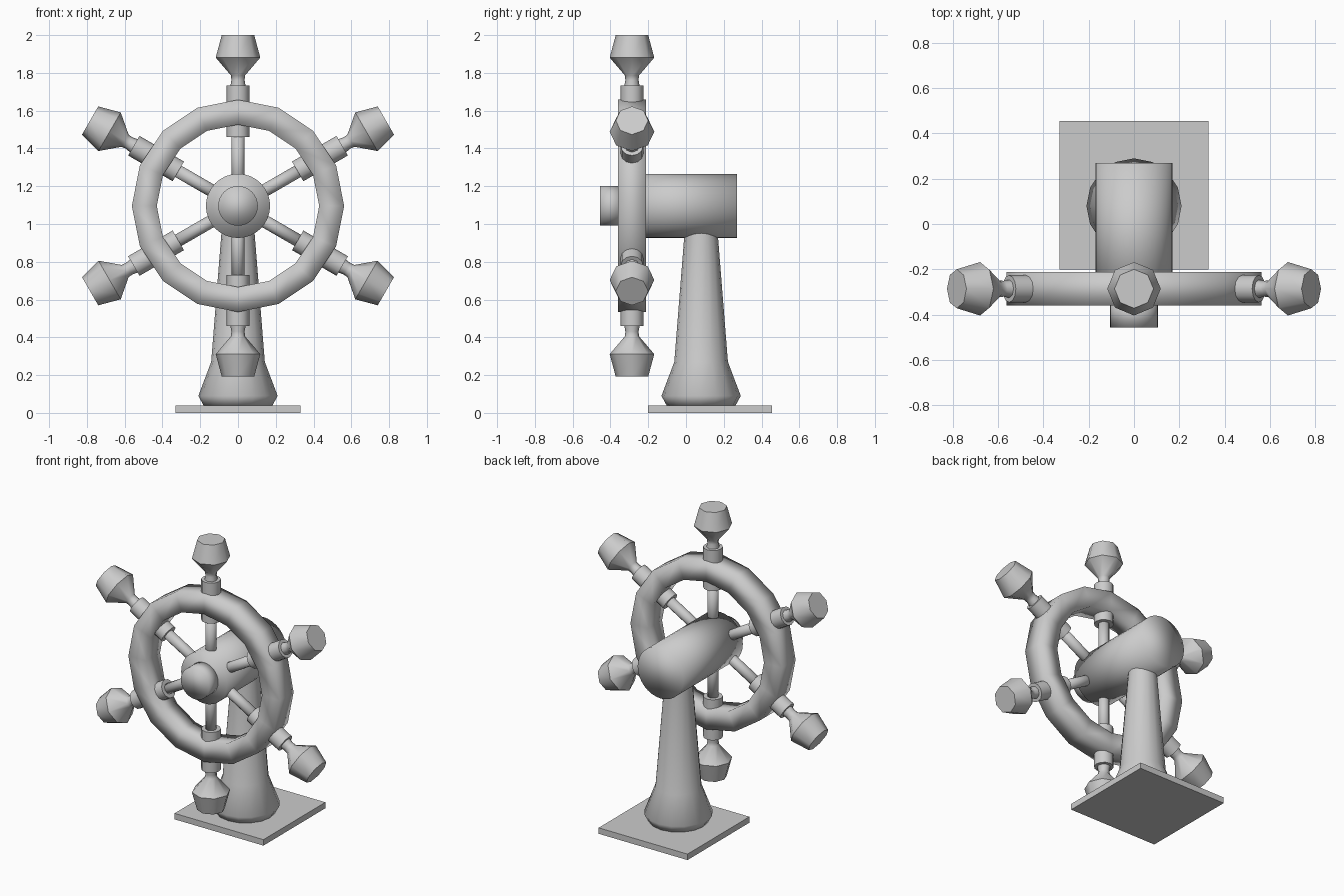
import bpy, bmesh, math
from mathutils import Matrix, Vector

if "Cube" in bpy.data.objects:
    bpy.data.objects.remove(bpy.data.objects["Cube"])

CENTRE = Vector((0, -0.286, 1.096))   # wheel centre


def finish(name, bm, matrix=Matrix(), angle=None):
    bmesh.ops.recalc_face_normals(bm, faces=bm.faces)
    mesh = bpy.data.meshes.new(name)
    bm.to_mesh(mesh)
    bm.free()
    mesh.transform(matrix)
    ob = bpy.data.objects.new(name, mesh)
    bpy.context.collection.objects.link(ob)
    bpy.ops.object.select_all(action='DESELECT')
    ob.select_set(True)
    bpy.context.view_layer.objects.active = ob
    if angle:
        bpy.ops.object.shade_smooth_by_angle(angle=math.radians(angle))
    else:
        bpy.ops.object.shade_smooth()
    return ob


def lathe(name, profile, sides, matrix=Matrix(), closed=False, angle=None):
    """Spin (radius, height) points around z; cap the ends or close the loop."""
    bm = bmesh.new()
    rings = []
    for r, h in profile:
        rings.append([bm.verts.new((r * math.cos(2 * math.pi * i / sides),
                                    r * math.sin(2 * math.pi * i / sides), h))
                      for i in range(sides)])
    pairs = list(zip(rings, rings[1:]))
    if closed:
        pairs.append((rings[-1], rings[0]))
    else:
        bm.faces.new(rings[0])
        bm.faces.new(rings[-1])
    for a, b in pairs:
        for i in range(sides):
            j = (i + 1) % sides
            bm.faces.new((a[i], a[j], b[j], b[i]))
    return finish(name, bm, matrix, angle)


# Base plate
bm = bmesh.new()
bmesh.ops.create_cube(bm, size=1, matrix=Matrix.Translation((0, 0.127, 0.02))
                      @ Matrix.Diagonal((0.66, 0.657, 0.04, 1)))
finish("base_plate", bm, angle=30)

# Pedestal column
lathe("pedestal", [(0.18, 0.035), (0.21, 0.09), (0.142, 0.27), (0.088, 0.95), (0.085, 1.0)],
      16, Matrix.Translation((0, 0.08, 0)))

# Everything on the wheel axis: local z points to the front (-y)
axis = Matrix.Translation((0, 0, CENTRE.z)) @ Matrix.Rotation(math.pi / 2, 4, 'X')
lathe("hub_barrel", [(0.17, -0.27), (0.17, 0.36)], 32, axis)
lathe("hub_cap", [(0.105, 0.34), (0.105, 0.456)], 32, axis)

# Rim with a square section
lathe("wheel_rim", [(0.43, 0.213), (0.562, 0.213), (0.562, 0.36), (0.43, 0.36)],
      16, axis, closed=True)

# Six spokes, each with a collar and a turned handle
for k in range(6):
    m = Matrix.Translation(CENTRE) @ Matrix.Rotation(k * math.pi / 3, 4, 'Y')
    lathe(f"spoke_{k + 1}", [(0.034, 0.05), (0.034, 0.40)], 12, m)
    lathe(f"collar_{k + 1}", [(0.06, 0.365), (0.06, 0.637)], 12, m, angle=40)
    lathe(f"handle_{k + 1}", [(0.045, 0.61), (0.035, 0.665), (0.037, 0.69),
                              (0.118, 0.785), (0.086, 0.904)], 8, m, angle=50)
